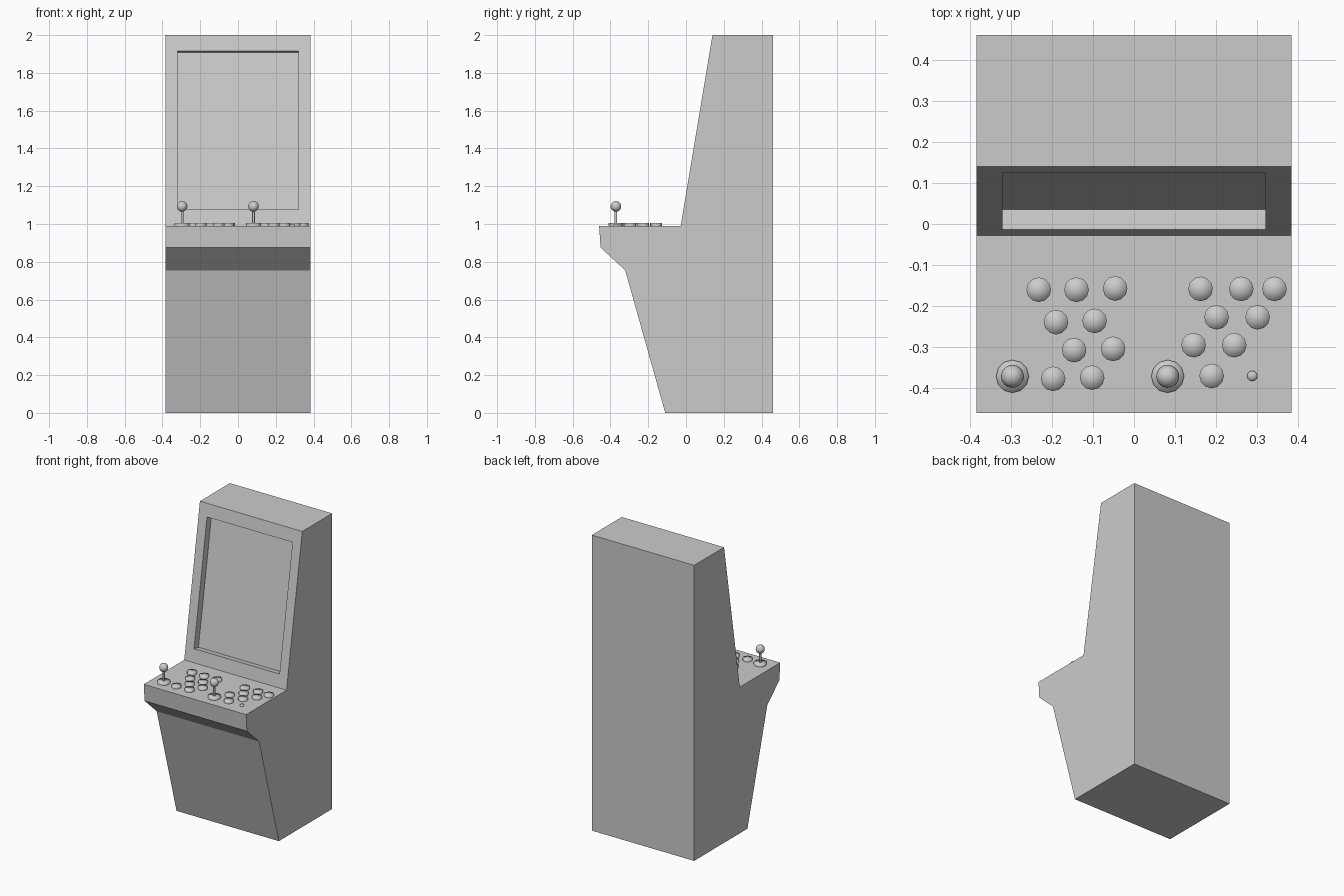
import bpy, bmesh
from mathutils import Vector

if "Cube" in bpy.data.objects:
    bpy.data.objects.remove(bpy.data.objects["Cube"])

HALF_W = 0.383
DECK_Z = 0.99


def finish(bm, name, smooth=False):
    bmesh.ops.recalc_face_normals(bm, faces=bm.faces)
    mesh = bpy.data.meshes.new(name)
    bm.to_mesh(mesh)
    bm.free()
    for p in mesh.polygons:
        p.use_smooth = smooth
    obj = bpy.data.objects.new(name, mesh)
    bpy.context.collection.objects.link(obj)
    return obj


def lathe(name, x, y, profile, sides=12):
    """Revolve (radius, height) points around a vertical axis on the deck."""
    bm = bmesh.new()
    rings = [bm.verts.new((r, 0, z)) for r, z in profile]
    edges = [bm.edges.new(pair) for pair in zip(rings, rings[1:])]
    bmesh.ops.spin(bm, geom=rings + edges, cent=(0, 0, 0), axis=(0, 0, 1),
                   angle=6.283185307, steps=sides, use_duplicate=False)
    bmesh.ops.remove_doubles(bm, verts=bm.verts, dist=0.0001)
    obj = finish(bm, name, True)
    obj.location = (x, y, DECK_Z)
    return obj


# Cabinet: side profile (y, z) extruded across the width
profile = [(-0.11, 0), (0.46, 0), (0.46, 2), (0.14, 2), (-0.028, DECK_Z),
           (-0.46, DECK_Z), (-0.452, 0.875), (-0.322, 0.755)]
bm = bmesh.new()
side = bm.faces.new([bm.verts.new((-HALF_W, y, z)) for y, z in profile])
ext = bmesh.ops.extrude_face_region(bm, geom=[side])
bmesh.ops.translate(bm, vec=(2 * HALF_W, 0, 0),
                    verts=[v for v in ext["geom"] if isinstance(v, bmesh.types.BMVert)])
bmesh.ops.recalc_face_normals(bm, faces=bm.faces)

# Recessed screen in the sloping front panel
bm.normal_update()
screen = min((f for f in bm.faces if f.calc_center_median().z > 1.2
              and abs(f.normal.x) < 0.1), key=lambda f: f.normal.y)
normal = screen.normal.copy()
low, high = Vector((0, -0.028, DECK_Z)), Vector((0, 0.14, 2))
bmesh.ops.inset_individual(bm, faces=[screen], thickness=0.06, depth=0)
mid_z = screen.calc_center_median().z
for v in screen.verts:
    z = 1.915 if v.co.z > mid_z else 1.077
    p = low.lerp(high, (z - low.z) / (high.z - low.z))
    v.co = (0.32 if v.co.x > 0 else -0.32, p.y, p.z)
sunk = bmesh.ops.extrude_discrete_faces(bm, faces=[screen])["faces"][0]
bmesh.ops.translate(bm, vec=normal * -0.049, verts=sunk.verts)
finish(bm, "cabinet")

# Push buttons, left and right player layouts
buttons = [(-0.232, -0.16), (-0.14, -0.16), (-0.046, -0.157),
           (-0.19, -0.239), (-0.096, -0.236), (-0.146, -0.307), (-0.051, -0.304),
           (-0.197, -0.377), (-0.102, -0.374),
           (0.162, -0.158), (0.261, -0.158), (0.342, -0.158),
           (0.201, -0.227), (0.301, -0.227), (0.145, -0.295), (0.244, -0.295),
           (0.189, -0.37)]
for i, (x, y) in enumerate(buttons):
    lathe(f"button_{i + 1}", x, y, [(0.03, 0), (0.03, 0.015), (0, 0.015)])
lathe("small_button", 0.288, -0.37, [(0.0125, 0), (0.0125, 0.008), (0, 0.008)])

# Joysticks: base disc, shaft and ball
for label, x in (("left", -0.296), ("right", 0.082)):
    y = -0.371
    lathe(label + "_stick_base", x, y, [(0.04, 0), (0.04, 0.014), (0, 0.014)])
    lathe(label + "_stick_shaft", x, y, [(0.007, 0.01), (0.007, 0.085)])
    bm = bmesh.new()
    bmesh.ops.create_uvsphere(bm, u_segments=16, v_segments=12, radius=0.028)
    ball = finish(bm, label + "_stick_ball", True)
    ball.location = (x, y, DECK_Z + 0.103)
